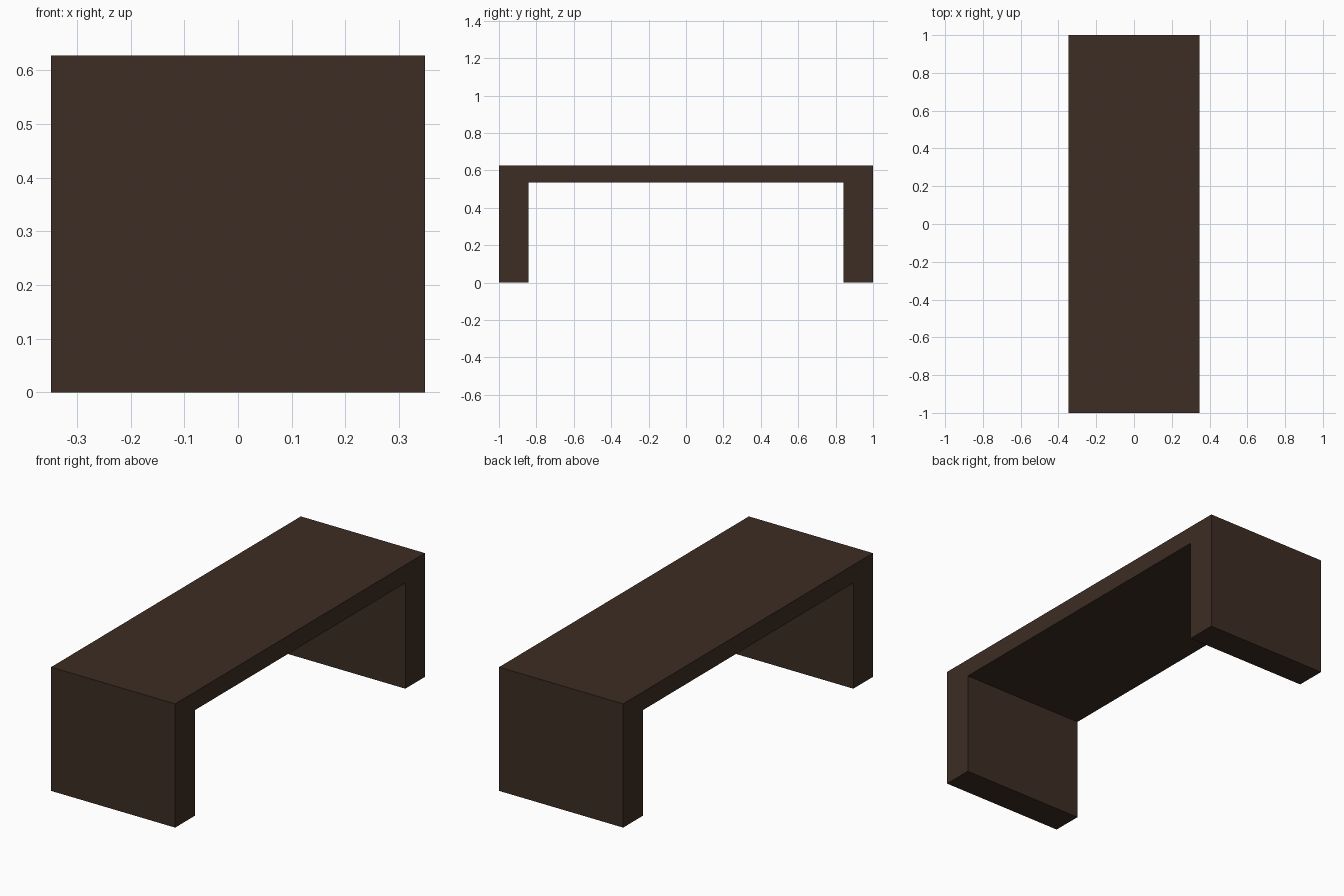
import bpy, bmesh

if "Cube" in bpy.data.objects:
    bpy.data.objects.remove(bpy.data.objects["Cube"])

HALF_X, HALF_Y, HEIGHT = 0.348, 1.0, 0.627
INNER_Y, UNDERSIDE = 0.843, 0.535

wood = bpy.data.materials.new("dark brown wood")
wood.diffuse_color = (0.045, 0.026, 0.017, 1)
wood.use_nodes = True
wood.node_tree.nodes["Principled BSDF"].inputs["Base Color"].default_value = wood.diffuse_color

# Bench: one upside-down U profile (y, z), mirrored and extruded along x
half = [(HALF_Y, HEIGHT), (HALF_Y, 0), (INNER_Y, 0), (INNER_Y, UNDERSIDE)]
profile = half + [(-y, z) for y, z in reversed(half)]

bm = bmesh.new()
face = bm.faces.new([bm.verts.new((-HALF_X, y, z)) for y, z in profile])
res = bmesh.ops.extrude_face_region(bm, geom=[face])
verts = [g for g in res["geom"] if isinstance(g, bmesh.types.BMVert)]
bmesh.ops.translate(bm, verts=verts, vec=(2 * HALF_X, 0, 0))
bmesh.ops.recalc_face_normals(bm, faces=bm.faces)

mesh = bpy.data.meshes.new("bench")
bm.to_mesh(mesh)
bm.free()
mesh.materials.append(wood)
bench = bpy.data.objects.new("bench", mesh)
bpy.context.collection.objects.link(bench)
